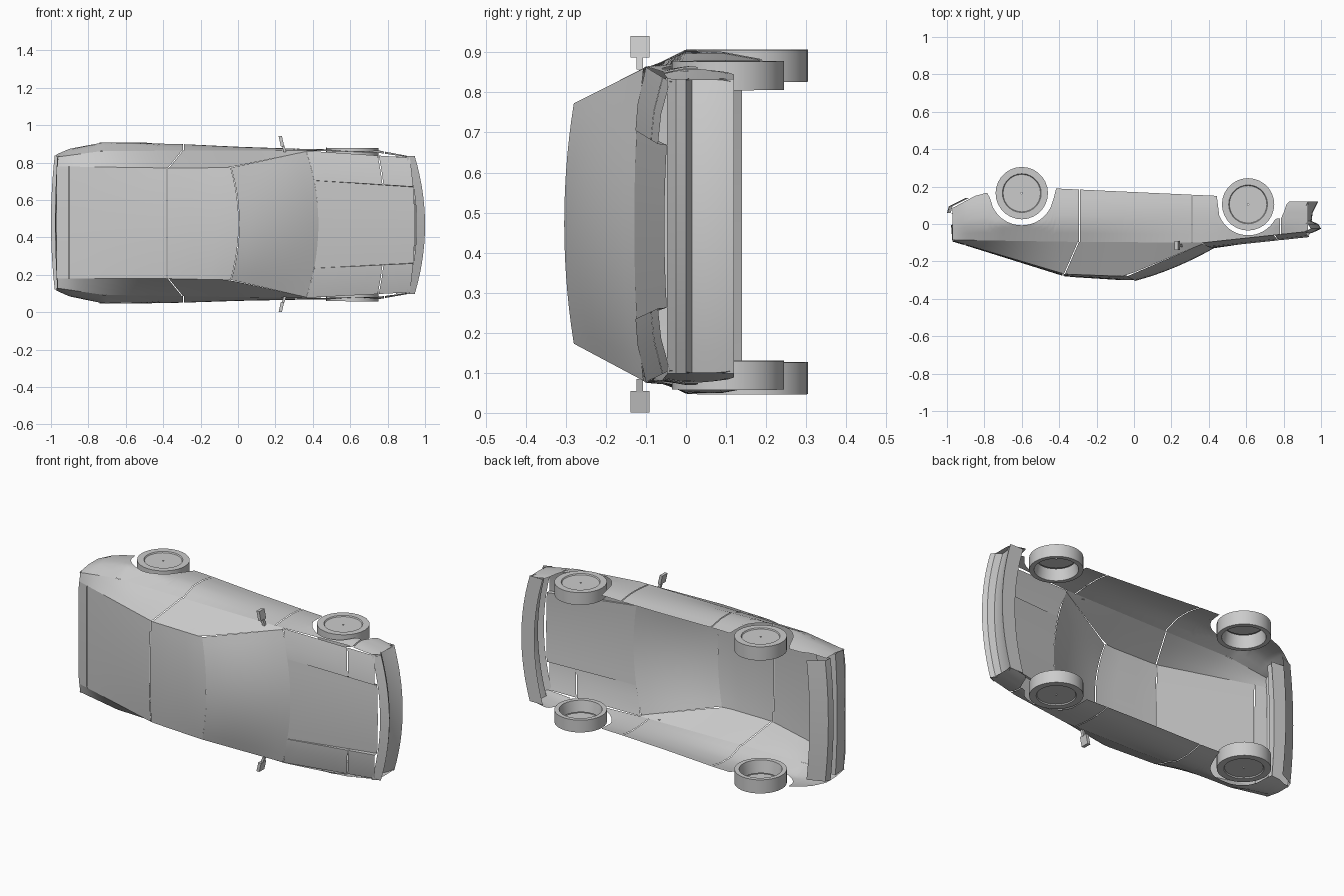
import bpy
import bmesh
import math

if "Cube" in bpy.data.objects:
    bpy.data.objects.remove(bpy.data.objects["Cube"], do_unlink=True)

# The car lies on its side: nose +x, roof -y, width along z.
SIDES = (("upper", 1), ("lower", -1))
REAR_AXLE, FRONT_AXLE = (-0.6, 0.165), (0.61, 0.105)


def place(x, y, h):
    return (x, y, 0.4725 - 0.007 * x + h)


def curve(points, x):
    if x <= points[0][0]:
        return points[0][1]
    for (a, fa), (b, fb) in zip(points, points[1:]):
        if x <= b:
            return fa + (fb - fa) * (x - a) / (b - a)
    return points[-1][1]


def mix(a, b, t):
    return tuple(p + (q - p) * t for p, q in zip(a, b))


def span(a, b, n):
    return [a + (b - a) * i / n for i in range(n + 1)]


def finish(name, bm, angle=28):
    bmesh.ops.remove_doubles(bm, verts=bm.verts, dist=0.0004)
    bmesh.ops.recalc_face_normals(bm, faces=bm.faces)
    mesh = bpy.data.meshes.new(name)
    bm.to_mesh(mesh)
    bm.free()
    obj = bpy.data.objects.new(name, mesh)
    bpy.context.collection.objects.link(obj)
    bpy.ops.object.select_all(action='DESELECT')
    obj.select_set(True)
    bpy.context.view_layer.objects.active = obj
    bpy.ops.object.shade_smooth_by_angle(angle=math.radians(angle))
    return obj


def grid(name, rows, closed=False):
    bm = bmesh.new()
    vs = [[bm.verts.new(place(*p)) for p in row] for row in rows]
    pairs = list(zip(vs, vs[1:])) + ([(vs[-1], vs[0])] if closed else [])
    for r, s in pairs:
        for j in range(len(r) - 1):
            bm.faces.new((r[j], r[j + 1], s[j + 1], s[j]))
    return finish(name, bm)


def paired(name, rows):
    for word, s in SIDES:
        grid(f"{word}_{name}", [[(x, y, s * h) for x, y, h in r] for r in rows])


# Guide curves along the length
BELT_Y = [(-0.97, -0.085), (-0.35, -0.095), (0.37, -0.1), (0.93, -0.04)]
BELT_H = [(-0.97, 0.35), (-0.72, 0.385), (0.37, 0.395), (0.75, 0.385), (0.93, 0.36)]
WIDEST = [(-0.98, 0.36), (-0.9, 0.395), (-0.72, 0.43), (-0.3, 0.424),
          (0, 0.412), (0.3, 0.404), (0.75, 0.398), (0.93, 0.365)]
SILL = [(-0.98, 0.08), (-0.85, 0.15), (-0.775, 0.17), (-0.42, 0.19), (0.45, 0.15),
        (0.775, 0.03), (0.79, 0.03), (0.82, 0.12), (0.93, 0.12)]
RAIL_Y = [(-0.97, -0.09), (-0.37, -0.268), (-0.05, -0.28), (0.37, -0.105)]
RAIL_H = [(-0.97, 0.3), (-0.37, 0.296), (-0.05, 0.3), (0.37, 0.39)]


def lower_edge(x):
    for (cx, cy), r in ((REAR_AXLE, 0.172), (FRONT_AXLE, 0.165)):
        if abs(x - cx) < r:
            y = cy - math.sqrt(r * r - (x - cx) ** 2)
            return min(y, 0.03) if x > FRONT_AXLE[0] else y
    return curve(SILL, x)


# Lower body sides with open wheel arches
def side_column(x):
    top, low = curve(BELT_Y, x), lower_edge(x)
    belt, wide = curve(BELT_H, x), curve(WIDEST, x)
    section = [(top, belt), (0, wide), (0.09, wide), (0.2, wide - 0.02)]
    return [(x, y, curve(section, y)) for y in span(top, low, 6)]


for part, a, b, n in (("rear_quarter", -0.97, -0.293, 44), ("door", -0.288, 0.308, 10),
                      ("front_wing", 0.313, 0.78, 36), ("bumper_corner", 0.786, 0.93, 10)):
    paired(part, [side_column(x) for x in span(a, b, n)])


# Buttresses and side windows between beltline and roof rail
def window_column(x, slant):
    out = []
    for t in span(0, 1, 4):
        px = x + slant * t
        low = (px, curve(BELT_Y, px), curve(BELT_H, px))
        top = (px, curve(RAIL_Y, px), curve(RAIL_H, px))
        out.append(mix(low, top, t))
    return out


for part, a, b in (("buttress", -0.965, -0.3), ("side_window", -0.294, 0.365)):
    paired(part, [window_column(x, -0.075 * min(1, (x - a) / (b - a)) if part == "buttress"
                                else -0.075 * (b - x) / (b - a)) for x in span(a, b, 12)])


# Rear deck and roof, gently crowned
def crowned(x, crown, bow=0):
    row = []
    for v in span(-1, 1, 12):
        px = x + bow * (1 - v * v)
        row.append((px, curve(RAIL_Y, x) - crown * (1 - v * v), v * curve(RAIL_H, x)))
    return row


grid("tail_lip", [crowned(x, 0.004) for x in (-0.97, -0.905)])
grid("engine_cover", [crowned(x, 0.004 + 0.016 * (x + 0.9)) for x in span(-0.901, -0.381, 6)])
grid("roof", [crowned(x, curve([(-0.377, 0.013), (-0.04, 0.024)], x), 0.13 * (x + 0.377))
              for x in span(-0.377, -0.04, 6)])

# Windscreen, wrapped around both pillars
screen = []
for t in span(0, 1, 8):
    row = []
    for v in span(-1, 1, 14):
        c = 1 - v * v
        top = (-0.037 + 0.044 * c, -0.28 - 0.024 * c, 0.3 * v)
        base = (0.365 + 0.065 * c, -0.106 - 0.022 * c, 0.39 * v)
        x, y, h = mix(top, base, t)
        row.append((x, y - 0.016 * t * (1 - t) * 4 * c, h))
    screen.append(row)
grid("windscreen", screen)


# Sunken bonnet panel and raised wing tops
def front_row(t, halves, heights):
    row = []
    for (h0, h1), (y0, y1) in zip(halves, heights):
        h, y = h0 + (h1 - h0) * t, y0 + (y1 - y0) * t
        start, end = 0.43 - 0.42 * h0 * h0, 0.945 - 0.2 * h1 * h1
        row.append((start + (end - start) * t, y, h))
    return row


wing_halves = [(0.393, 0.36), (0.3, 0.28), (0.235, 0.205), (0.234, 0.203)]
wing_heights = [(-0.1, -0.04), (-0.121, -0.062), (-0.126, -0.07), (-0.124, -0.048)]
for part, a, b in (("wing_top", 0, 0.69), ("headlamp_cover", 0.7, 1)):
    paired(part, [front_row(t, wing_halves, wing_heights) for t in span(a, b, 5)])
bonnet_halves = [(v * 0.234, v * 0.203) for v in span(-1, 1, 8)]
bonnet_heights = [(-0.124 - 0.005 * (1 - v * v), -0.048 - 0.006 * (1 - v * v))
                  for v in span(-1, 1, 8)]
grid("bonnet", [front_row(t, bonnet_halves, bonnet_heights) for t in span(0, 1, 8)])


# Bumpers swept across the width
def swept(name, profile, half, bow, taper=0):
    rows = []
    for v in span(-1, 1, 14):
        rows.append([(x + bow * v * v, y, half * v * (1 - taper * max(0, y)))
                     for x, y in profile])
    return grid(name, rows)


swept("front_bumper", [(0.955, -0.047), (1.0, -0.025), (0.985, 0.0), (0.95, 0.015),
                       (0.955, 0.06), (0.985, 0.12), (0.9, 0.12)], 0.368, -0.055)
swept("tail_panel", [(-0.972, -0.088), (-0.978, -0.005), (-0.9, 0.01), (-0.9, 0.05)],
      0.355, 0.012)
swept("rear_bumper", [(-0.9, 0.05), (-1.0, 0.06), (-0.99, 0.095), (-0.9, 0.14)],
      0.365, 0.02, 0.3)

# Wheels: closed outer face, hollow toward the middle
for label, (cx, cy), outer, width in (("rear", REAR_AXLE, 0.43, 0.08),
                                      ("front", FRONT_AXLE, 0.41, 0.072)):
    inner = outer - width
    section = [(0.004, outer - 0.006), (0.1, outer - 0.006), (0.104, outer), (0.14, outer),
               (0.14, inner), (0.115, inner), (0.102, outer - 0.008)]
    for word, s in SIDES:
        rows = []
        for i in range(28):
            a = math.tau * i / 28
            rows.append([(cx + r * math.cos(a), cy + r * math.sin(a), s * h)
                         for r, h in section])
        grid(f"{word}_{label}_wheel", rows, closed=True)


# Door mirrors
def box(name, center, size, lean):
    bm = bmesh.new()
    bmesh.ops.create_cube(bm, size=1)
    for v in bm.verts:
        x, y, h = (c + s * k for c, s, k in zip(center, size, v.co))
        v.co = place(x + lean * v.co.z, y, h)
    finish(name, bm)


for word, s in SIDES:
    box(f"{word}_mirror_head", (0.232, -0.115, s * 0.443), (0.018, 0.048, 0.054), -s * 0.012)
    box(f"{word}_mirror_arm", (0.246, -0.115, s * 0.403), (0.014, 0.016, 0.034), -s * 0.01)
